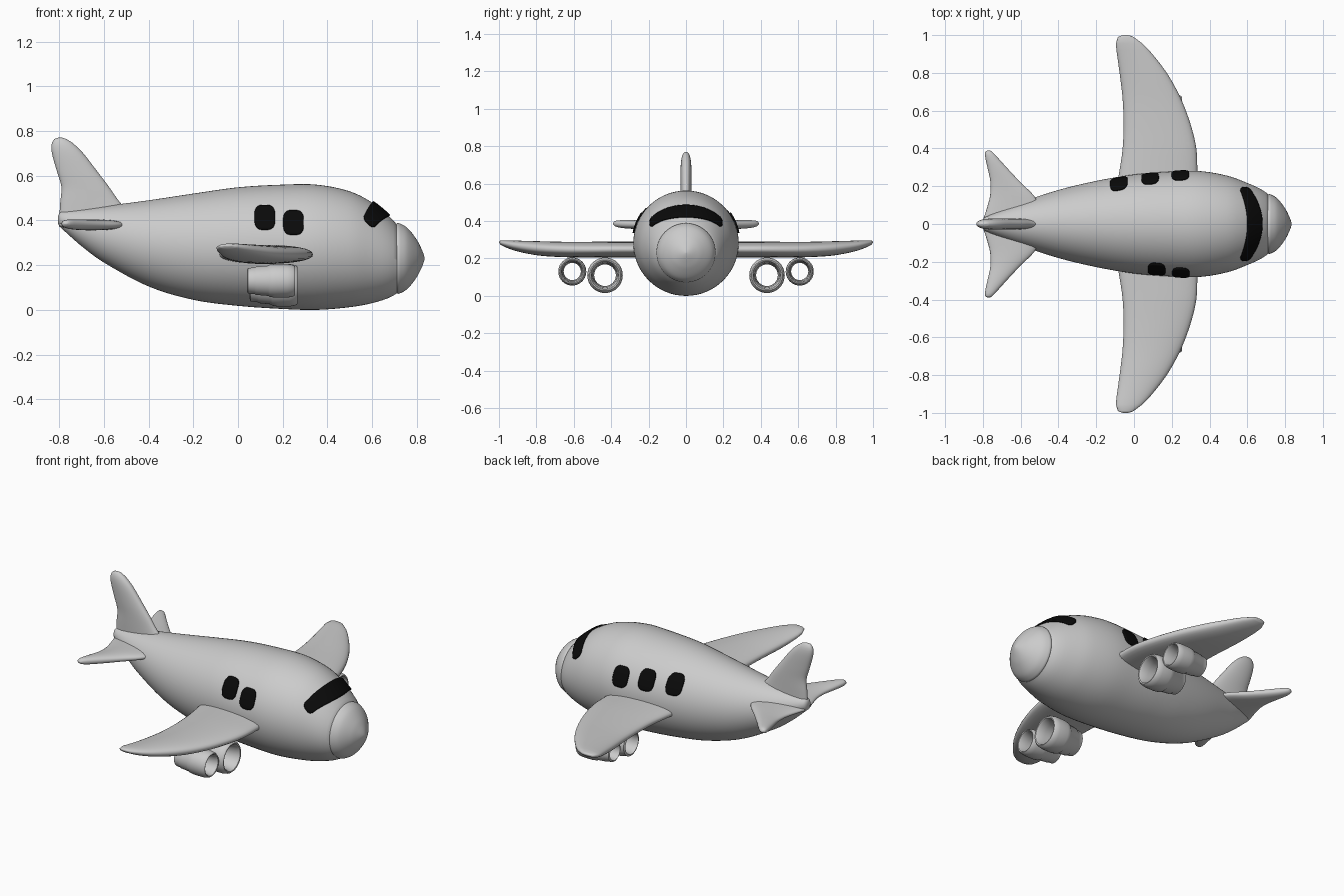
import bpy, bmesh
from math import sin, cos, pi, sqrt, copysign

if "Cube" in bpy.data.objects:
    bpy.data.objects.remove(bpy.data.objects["Cube"])


def material(name, value):
    mat = bpy.data.materials.new(name)
    mat.use_nodes = True
    mat.diffuse_color = (value, value, value, 1)
    mat.node_tree.nodes["Principled BSDF"].inputs["Base Color"].default_value = mat.diffuse_color
    return mat


GREY = material("light grey paint", 0.6)
BLACK = material("black glass", 0.003)


def spline(table, t):
    """Smoothly interpolate the rows of a table keyed by their first column."""
    i = 0
    while i < len(table) - 2 and t > table[i + 1][0]:
        i += 1
    a, b = table[i], table[i + 1]
    before, after = table[max(i - 1, 0)], table[min(i + 2, len(table) - 1)]
    h = b[0] - a[0]
    s = (t - a[0]) / h
    row = []
    for p, q, r, w in zip(before[1:], a[1:], b[1:], after[1:]):
        m = (r - p) / (b[0] - before[0]) * h
        n = (w - q) / (after[0] - a[0]) * h
        row.append(q + s * m + s * s * (3 * (r - q) - 2 * m - n) + s ** 3 * (2 * (q - r) + m + n))
    return row


def finish(name, bm, mat, angle=0.9, recalc=True):
    if recalc:
        bmesh.ops.recalc_face_normals(bm, faces=bm.faces)
    mesh = bpy.data.meshes.new(name)
    bm.to_mesh(mesh)
    bm.free()
    mesh.materials.append(mat)
    obj = bpy.data.objects.new(name, mesh)
    bpy.context.collection.objects.link(obj)
    bpy.ops.object.select_all(action='DESELECT')
    obj.select_set(True)
    bpy.context.view_layer.objects.active = obj
    bpy.ops.object.shade_smooth_by_angle(angle=angle)
    return obj


def loft(name, rings, mat, closed=False, angle=0.9):
    """Skin a list of equal point rings; cap the ends or join them in a loop."""
    bm = bmesh.new()
    rows = [[bm.verts.new(p) for p in ring] for ring in rings]
    n = len(rows[0])
    pairs = list(zip(rows, rows[1:])) + ([(rows[-1], rows[0])] if closed else [])
    for a, b in pairs:
        for i in range(n):
            j = (i + 1) % n
            bm.faces.new((a[i], a[j], b[j], b[i]))
    if not closed:
        bm.faces.new(rows[0])
        bm.faces.new(rows[-1])
    return finish(name, bm, mat, angle)


def circle(x, zc, ry, rz, yc=0, n=64):
    return [(x, yc + ry * cos(2 * pi * i / n), zc + rz * sin(2 * pi * i / n)) for i in range(n)]


def steps(a, b, n):
    return [a + (b - a) * i / n for i in range(n + 1)]


# Fuselage: x, top, bottom, half width
BODY = [(-.79, .44, .365, .035), (-.7, .452, .285, .075), (-.6, .464, .212, .115),
        (-.4, .49, .105, .18), (-.2, .52, .045, .228), (0, .548, .018, .262),
        (.2, .56, .004, .278), (.35, .56, 0, .28), (.5, .53, .012, .254),
        (.6, .48, .03, .217), (.68, .415, .056, .18), (.72, .37, .08, .15)]


def section(x):
    top, bottom, width = spline(BODY, x)
    return (top + bottom) / 2, width, (top - bottom) / 2


rings = [circle(-.805, .403, .012, .015), circle(-.8, .403, .026, .029)]
rings += [circle(x, *section(x)) for x in steps(-.79, .72, 60)]
loft("fuselage", rings, GREY)

# Nose cap: x, radius
NOSE = [(.7, .145), (.71, .157), (.725, .156), (.76, .134), (.8, .083), (.822, .04), (.832, .014), (.835, .002)]
loft("nose_cap", [circle(x, .23, *spline(NOSE, x) * 2) for x in steps(.7, .835, 24)], GREY)


# Lifting surfaces: span, leading edge, trailing edge, offset, half thickness
WING = [(.15, .335, -.1, .248, .042), (.3, .335, -.074, .248, .042), (.4, .33, -.06, .248, .042),
        (.52, .302, -.055, .247, .042), (.66, .25, -.06, .248, .041), (.79, .18, -.075, .254, .038),
        (.9, .097, -.09, .266, .029), (.96, .04, -.096, .277, .02), (.99, -.002, -.085, .284, .012),
        (1, -.03, -.06, .287, .003)]
TAILPLANE = [(.02, -.45, -.8, .38, .024), (.08, -.49, -.78, .38, .024), (.15, -.53, -.762, .38, .024),
             (.22, -.6, -.76, .38, .024), (.3, -.675, -.776, .382, .023), (.35, -.72, -.787, .384, .02),
             (.38, -.748, -.788, .386, .014), (.39, -.763, -.775, .386, .003)]
FIN = [(.4, -.45, -.8, 0, .03), (.48, -.527, -.795, 0, .03), (.55, -.577, -.79, 0, .03),
       (.62, -.63, -.81, 0, .03), (.7, -.692, -.832, 0, .028), (.74, -.732, -.834, 0, .023),
       (.763, -.765, -.822, 0, .014), (.77, -.785, -.805, 0, .003)]


def foil(name, table, place, n=32):
    spans = steps(table[0][0], table[-2][0], 24) + steps(table[-2][0], table[-1][0], 4)[1:]
    rings = []
    for span in spans:
        lead, trail, offset, half = spline(table, span)
        ring = []
        for i in range(n):
            c, s = cos(2 * pi * i / n), sin(2 * pi * i / n)
            x = (lead + trail) / 2 + (lead - trail) / 2 * c
            ring.append(place(x, span, offset + half * copysign(abs(s) ** .85, s)))
        rings.append(ring)
    loft(name, rings, GREY, angle=1.2)


foil("tail_fin", FIN, lambda x, span, off: (x, off, span))
for side, sign in (("left", 1), ("right", -1)):
    across = lambda x, span, off: (x, sign * span, off)
    foil(side + "_wing", WING, across)
    foil(side + "_tailplane", TAILPLANE, across)

# Engines: open stepped tubes hung below each wing
TUBE = [(.04, .64), (.045, .76), (.075, .8), (.08, .84), (.135, .9), (.142, .96), (.165, 1), (.22, 1),
        (.245, .95), (.254, .87), (.252, .8), (.24, .74), (.2, .68), (.06, .61)]
for sign in (1, -1):
    for label, y, z, radius, shift in (("inner", .433, .11, .095, .012), ("outer", .608, .13, .075, 0)):
        rings = [circle(x + shift, z, r * radius, r * radius, sign * y, 40) for x, r in TUBE]
        loft(f"{label}_engine_{'left' if sign > 0 else 'right'}", rings, GREY, closed=True, angle=.7)


# Glass plates laid on the fuselage
def plate(name, place, nu, nv):
    bm = bmesh.new()
    rows = []
    for u in steps(-1, 1, nu):
        rows.append([bm.verts.new(place(u * (1 - .2 * v ** 4 * (10 / nu)), v * (1 - .2 * u ** 4 * (10 / nu))))
                     for v in steps(-1, 1, nv)])
    for a, b in zip(rows, rows[1:]):
        for i in range(nv):
            bm.faces.new((a[i], a[i + 1], b[i + 1], b[i]))
    obj = finish(name, bm, BLACK, recalc=False)
    mod = obj.modifiers.new("thickness", 'SOLIDIFY')
    mod.thickness = .009
    mod.offset = 0


LIFT = .005


def cabin_window(name, xc, zc, sign):
    def place(u, v):
        x, z = xc + .046 * u, zc + .054 * v
        mid, ry, rz = section(x)
        return x, sign * (ry + LIFT) * sqrt(1 - ((z - mid) / (rz + LIFT)) ** 2), z
    plate(name, place, 10, 10)


for i, (x, z) in enumerate([(.12, .413), (.248, .39)]):
    cabin_window(f"right_window_{i + 1}", x, z, -1)
for i, (x, z) in enumerate([(-.08, .413), (.085, .405), (.245, .39)]):
    cabin_window(f"left_window_{i + 1}", x, z, 1)


def windshield(u, v):
    y = .193 * u
    front, back = .678 - .07 * u * u, .602 - .045 * u * u
    x = (front + back) / 2 + v * (front - back) / 2
    mid, ry, rz = section(x)
    return x, y, mid + (rz + LIFT) * sqrt(1 - (y / (ry + LIFT)) ** 2)


plate("windshield", windshield, 32, 10)
